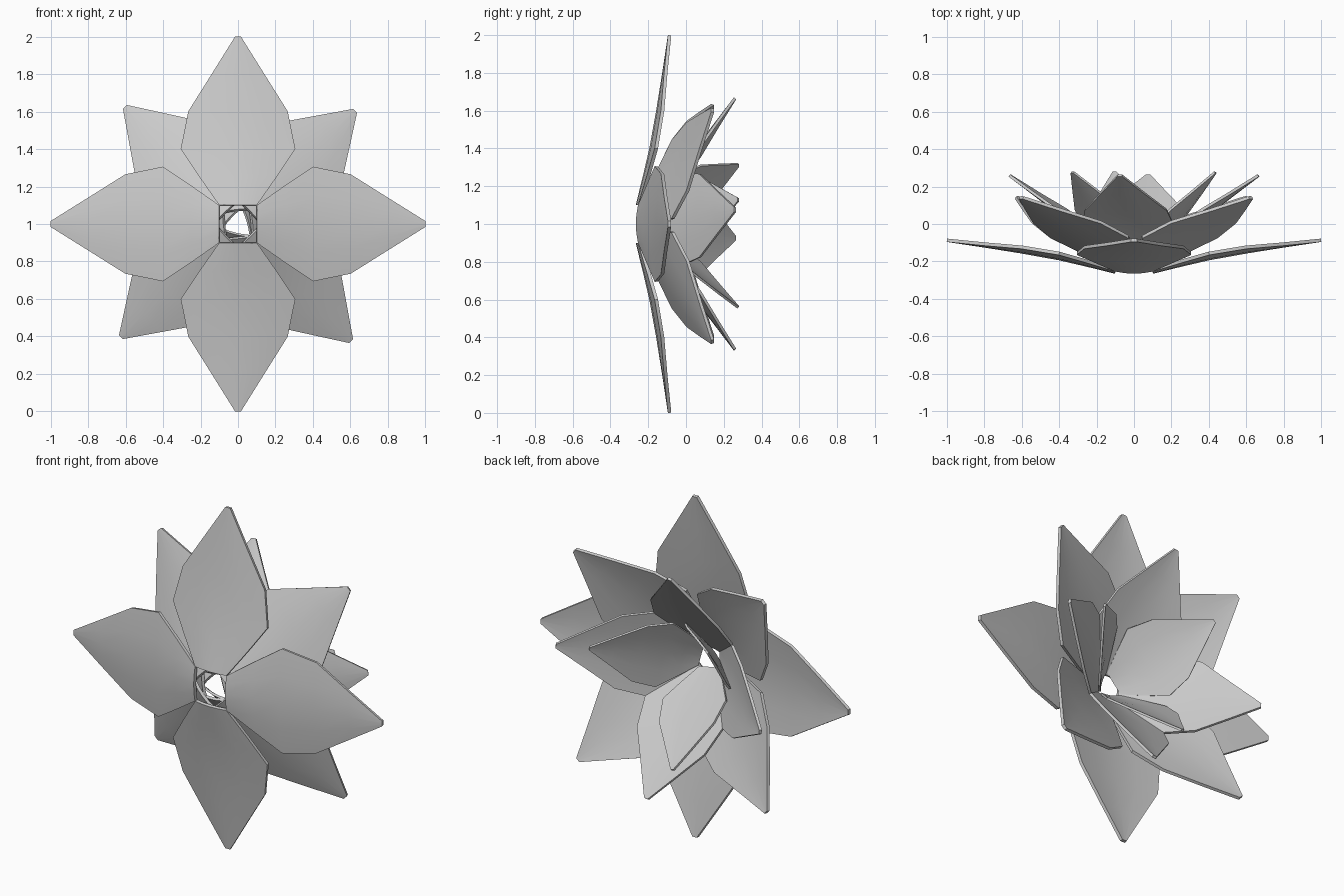
import bpy, bmesh
from math import radians, cos, sin
from mathutils import Vector

if "Cube" in bpy.data.objects:
    bpy.data.objects.remove(bpy.data.objects["Cube"])

PIVOT = Vector((0, -0.257, 1))
# petal rows: distance from centre, half width, height of middle, rise of the edges
ROWS = [(0.10, 0.10, 0.000, 0.012), (0.25, 0.205, 0.037, 0.020),
        (0.40, 0.305, 0.072, 0.028), (0.60, 0.265, 0.108, 0.025),
        (0.80, 0.140, 0.140, 0.010), (1.00, 0.015, 0.170, 0.000)]
COLS = [-1, -0.5, 0, 0.5, 1]


def petal(name, scale, tilt, angle):
    t, a = radians(tilt), radians(angle)
    out = Vector((cos(a), 0, sin(a)))       # away from the flower axis
    side = Vector((-sin(a), 0, cos(a)))     # across the petal
    axis = Vector((0, 1, 0))                # the way the flower opens
    bm = bmesh.new()
    grid = []
    for r, w, h, rise in ROWS:
        row = []
        for c in COLS:
            hh = h + rise * c * c
            rr = r * cos(t) - hh * sin(t)
            yy = r * sin(t) + hh * cos(t)
            row.append(bm.verts.new(PIVOT + scale * (out * rr + axis * yy + side * (w * c))))
        grid.append(row)
    for lo, hi in zip(grid, grid[1:]):
        for i in range(len(COLS) - 1):
            bm.faces.new((lo[i], lo[i + 1], hi[i + 1], hi[i]))
    bmesh.ops.recalc_face_normals(bm, faces=bm.faces)
    me = bpy.data.meshes.new(name)
    bm.to_mesh(me)
    bm.free()
    ob = bpy.data.objects.new(name, me)
    bpy.context.collection.objects.link(ob)
    mod = ob.modifiers.new("thickness", 'SOLIDIFY')
    mod.thickness = 0.018 * scale
    mod.offset = 0
    bpy.ops.object.select_all(action='DESELECT')
    ob.select_set(True)
    bpy.context.view_layer.objects.active = ob
    bpy.ops.object.modifier_apply(modifier=mod.name)
    bpy.ops.object.shade_smooth_by_angle(angle=radians(40))


# whorls: name, petal count, scale, extra tilt, first angle
for name, count, scale, tilt, start in [("outer_petal", 4, 1.0, 0, 0),
                                        ("second_petal", 4, 0.94, 15, 44),
                                        ("third_petal", 4, 0.833, 28, 6.5),
                                        ("inner_petal", 3, 0.69, 40, 16.5)]:
    for i in range(count):
        petal(f"{name}_{i + 1}", scale, tilt, start + i * 360 / count)
